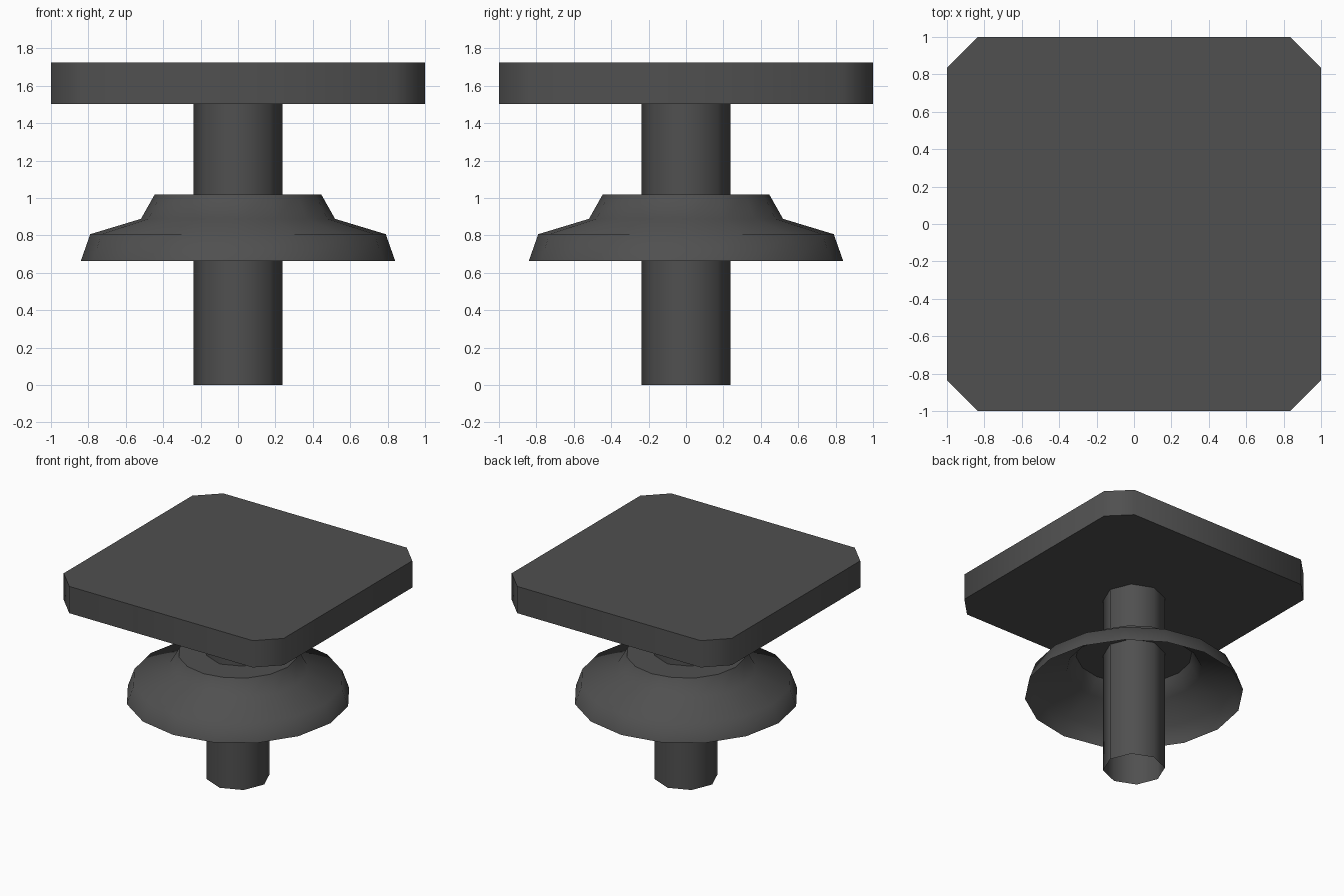
import bpy, bmesh, math

if "Cube" in bpy.data.objects:
    bpy.data.objects.remove(bpy.data.objects["Cube"])

mat = bpy.data.materials.new("dark_grey")
mat.diffuse_color = (0.08, 0.08, 0.08, 1)
mat.use_nodes = True
mat.node_tree.nodes["Principled BSDF"].inputs["Base Color"].default_value = mat.diffuse_color


def finish(name, bm):
    bmesh.ops.recalc_face_normals(bm, faces=bm.faces)
    me = bpy.data.meshes.new(name)
    bm.to_mesh(me)
    bm.free()
    ob = bpy.data.objects.new(name, me)
    bpy.context.collection.objects.link(ob)
    me.materials.append(mat)
    bpy.ops.object.select_all(action='DESELECT')
    ob.select_set(True)
    bpy.context.view_layer.objects.active = ob
    bpy.ops.object.shade_smooth_by_angle(angle=math.radians(60))
    return ob


def revolve(name, profile, sides):
    """Open shell of rings, with ring corners on the x and y axes."""
    bm = bmesh.new()
    rings = [[bm.verts.new((r * math.cos(math.tau * i / sides),
                            r * math.sin(math.tau * i / sides), z))
              for i in range(sides)] for r, z in profile]
    for a, b in zip(rings, rings[1:]):
        for i in range(sides):
            j = (i + 1) % sides
            bm.faces.new((a[i], a[j], b[j], b[i]))
    # outward normals: every profile runs from the bottom upwards
    ob = finish(name, bm)
    return ob


# Eight-sided hollow post, open at the bottom
revolve("post", [(0.238, 0), (0.238, 1.503)], 8)

# Hollow stepped skirt, closed on top around the post
revolve("skirt", [(0.84, 0.664), (0.79, 0.806), (0.519, 0.888),
                  (0.446, 1.017), (0.215, 1.017)], 16)

# Square top slab with cut corners
bm = bmesh.new()
c = 0.834
outline = [(1, -c), (1, c), (c, 1), (-c, 1), (-1, c), (-1, -c), (-c, -1), (c, -1)]
base = bm.faces.new([bm.verts.new((x, y, 1.503)) for x, y in outline])
ext = bmesh.ops.extrude_face_region(bm, geom=[base], use_keep_orig=True)
top = [v for v in ext["geom"] if isinstance(v, bmesh.types.BMVert)]
bmesh.ops.translate(bm, verts=top, vec=(0, 0, 0.22))
finish("top_slab", bm)
